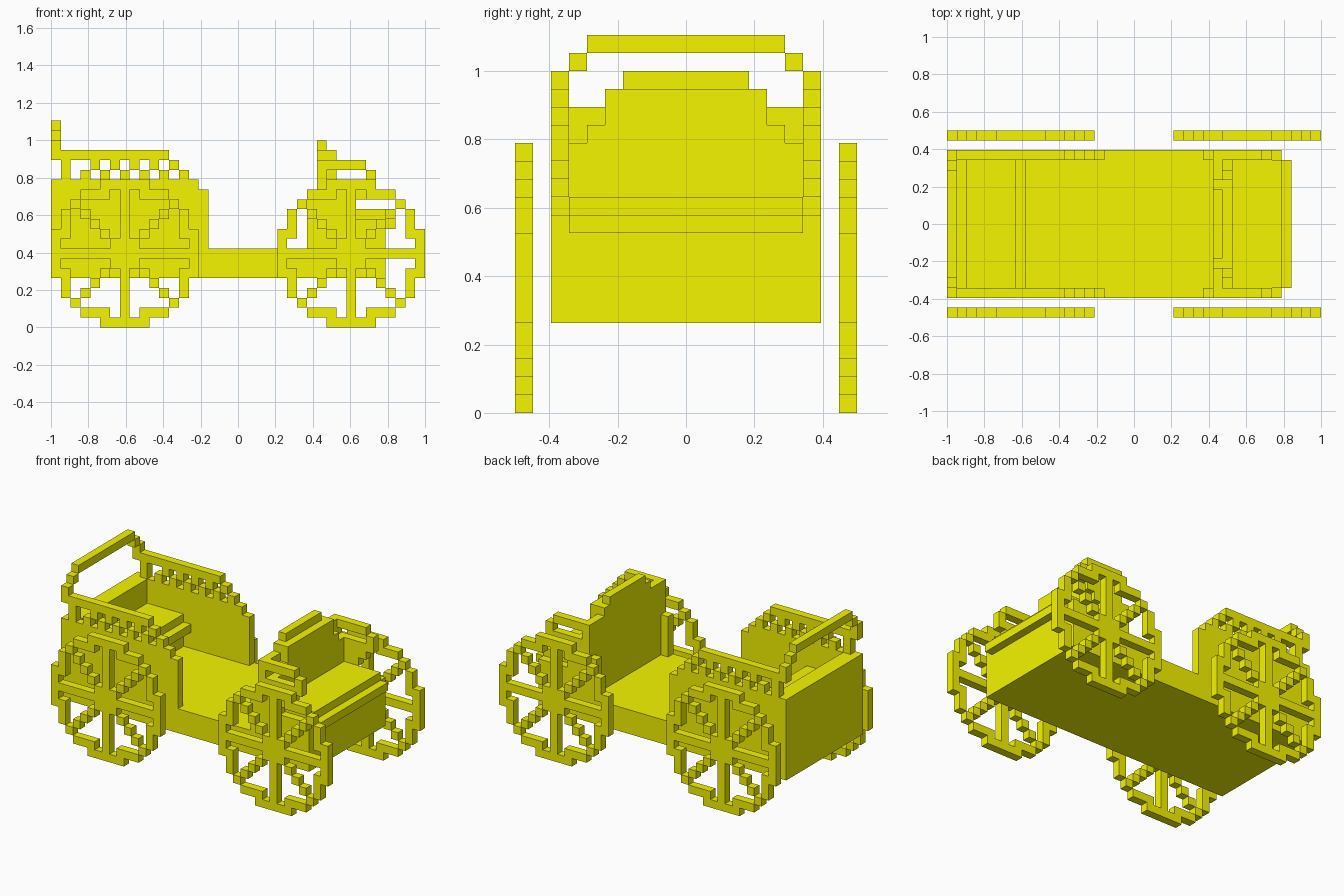
import bpy, bmesh
from mathutils import Vector

if "Cube" in bpy.data.objects:
    bpy.data.objects.remove(bpy.data.objects["Cube"])

U = 2 / 38  # one block; the model is laid out on a 38 x 19 x 21 block grid

paint = bpy.data.materials.new("yellow_paint")
paint.diffuse_color = (0.92, 0.92, 0.0, 1)
paint.use_nodes = True
paint.node_tree.nodes["Principled BSDF"].inputs["Base Color"].default_value = paint.diffuse_color


def build(name, boxes):
    """Object from inclusive block ranges (x0, x1, y0, y1, z0, z1)."""
    bm = bmesh.new()
    for x0, x1, y0, y1, z0, z1 in boxes:
        lo = Vector((x0 - 19, y0 - 9.5, z0)) * U
        hi = Vector((x1 - 18, y1 - 8.5, z1 + 1)) * U
        for v in bmesh.ops.create_cube(bm, size=1)["verts"]:
            v.co = Vector([(a + b) / 2 + c * (b - a) for a, b, c in zip(lo, hi, v.co)])
    mesh = bpy.data.meshes.new(name)
    bm.to_mesh(mesh)
    bm.free()
    mesh.materials.append(paint)
    ob = bpy.data.objects.new(name, mesh)
    bpy.context.collection.objects.link(ob)
    return ob


# Wheels: stepped rim, straight cross and diagonal spokes
def wheel(name, x, y):
    cells = [(5, 9, 0, 0), (5, 9, 14, 14), (0, 0, 5, 9), (14, 14, 5, 9)]
    for a in (3, 9):
        for b in (1, 13):
            cells += [(a, a + 2, b, b), (b, b, a, a + 2)]
    cells += [(a, a, b, b) for a in (2, 12) for b in (2, 12)]
    cells += [(7, 7, 1, 13), (1, 6, 7, 7), (8, 13, 7, 7)]
    for d in (-4, -3, -2, -1, 1, 2, 3, 4):
        cells += [(7 + d, 7 + d, 7 + d, 7 + d), (7 + d, 7 + d, 7 - d, 7 - d)]
    build(name, [(x + a, x + b, y, y, c, d) for a, b, c, d in cells])


for end, x in (("rear", 0), ("front", 23)):
    for side, y in (("near", 0), ("far", 18)):
        wheel(f"{end}_{side}_wheel", x, y)

# Floor
build("floor", [(0, 33, 2, 16, 5, 7)])

# Side panels and arm rails
for side, y in (("near", 2), ("far", 16)):
    build(f"rear_{side}_panel", [(0, 15, y, y, 8, 13), (0, 14, y, y, 14, 14)])
    rail = [(0, 11, 17, 17), (0, 0, 18, 18), (1, 1, 15, 16), (12, 12, 16, 16), (13, 13, 15, 15)]
    rail += [(x, x, 16, 16) for x in range(4, 11, 2)]
    rail += [(x, x, 15, 15) for x in range(3, 12, 2)]
    build(f"rear_{side}_arm_rail", [(a, b, y, y, c, d) for a, b, c, d in rail])
    panel = [(26, 33, 8, 10), (26, 29, 11, 11), (26, 30, 12, 12), (27, 31, 13, 13), (27, 32, 14, 14)]
    build(f"front_{side}_panel", [(a, b, y, y, c, d) for a, b, c, d in panel])
    rail = [(27, 31, 16, 16), (27, 27, 15, 15), (32, 32, 15, 15)]
    build(f"front_{side}_arm_rail", [(a, b, y, y, c, d) for a, b, c, d in rail])

# Rear bench with overhanging seat, cushion, thick back panel and push handle
build("rear_bench", [(2, 6, 3, 15, 8, 9)])
build("rear_seat", [(2, 7, 3, 15, 10, 10)])
build("rear_cushion", [(2, 6, 3, 15, 11, 11)])
build("rear_panel", [(0, 1, 3, 15, 8, 14)])
build("push_handle", [(0, 0, 4, 14, 20, 20), (0, 0, 3, 3, 19, 19), (0, 0, 15, 15, 19, 19)])

# Front bench with overhanging seat and cushion
build("front_bench", [(29, 33, 3, 15, 8, 9)])
build("front_seat", [(29, 34, 3, 15, 10, 10)])
build("front_cushion", [(29, 33, 3, 15, 11, 11)])

# Stepped front backrest with inner padding
build("front_backrest", [(27, 27, 3, 15, 8, 16), (27, 27, 5, 13, 17, 17), (27, 27, 6, 12, 18, 18)])
build("front_backrest_padding", [(28, 28, 3, 15, 8, 14), (28, 28, 4, 14, 15, 15),
                                 (28, 28, 5, 13, 16, 17)])
